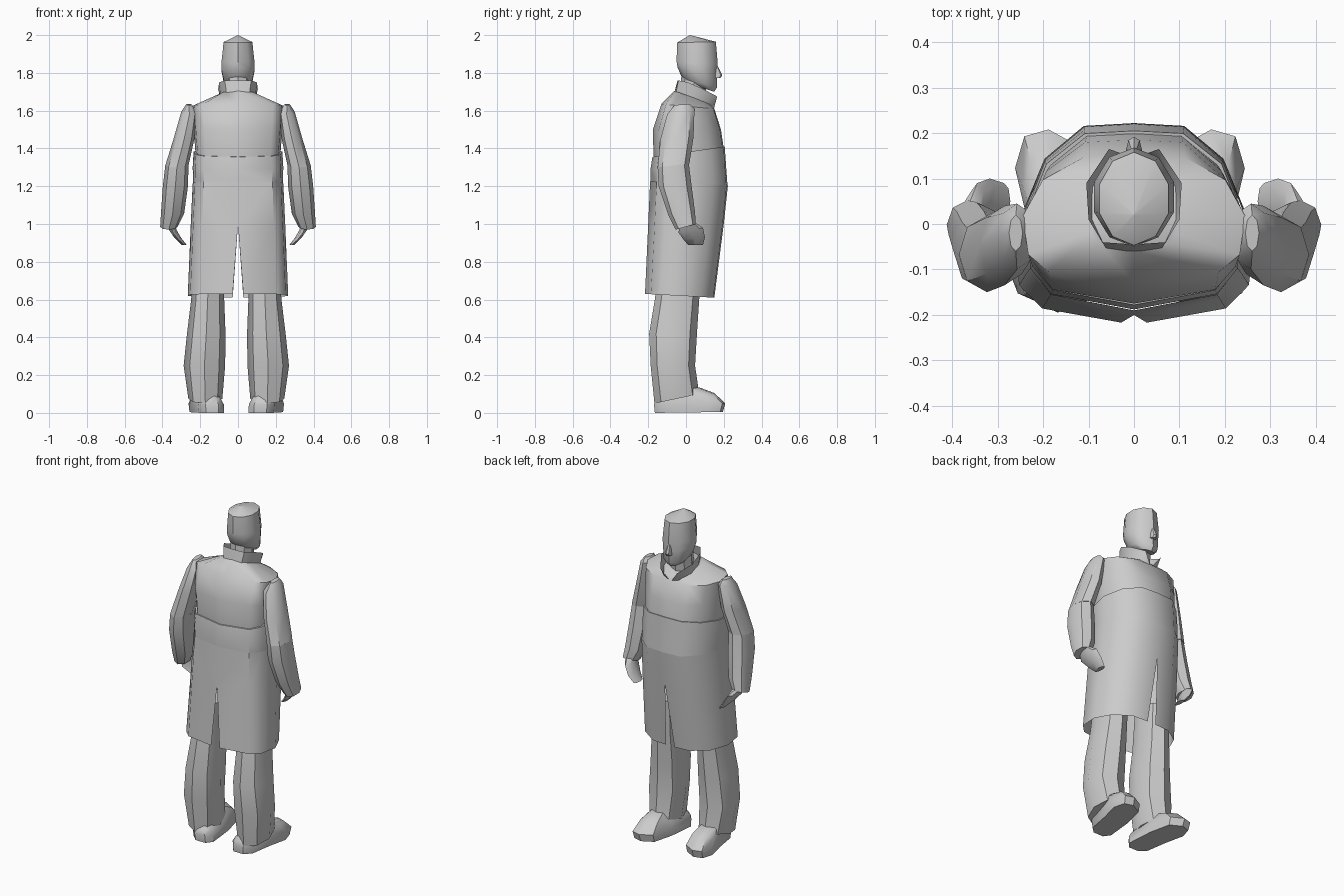
import bpy, bmesh, math
from mathutils import Vector

OVAL8 = [(math.sin(a), math.cos(a)) for a in [i * math.pi / 4 for i in range(8)]]
OVAL10 = [(math.sin(a), math.cos(a)) for a in [i * math.pi / 5 for i in range(10)]]
# half outline of the coat, from front centre to back centre
COAT_HALF = [(0, 1), (0.46, 0.97), (0.82, 0.62), (1, 0.05), (0.95, -0.55), (0.76, -0.83), (0, -1)]
COAT = COAT_HALF + [(-x, y) for x, y in COAT_HALF[-2:0:-1]]
SHOE = [(0, 1), (0.65, 0.92), (1, 0.55), (0.85, -0.1), (0.8, -0.8), (0.4, -1),
        (-0.4, -1), (-0.8, -0.8), (-0.9, 0.1), (-0.75, 0.8)]


def ring(shape, x0, x1, y0, y1, zb, zf, tilt=0.0, shear=0.0):
    """Outline fitted to a box; zb / zf are back and front heights."""
    return [((x0 + x1) / 2 + u * (x1 - x0) / 2 + shear * v,
             (y0 + y1) / 2 + v * (y1 - y0) / 2,
             (zb + zf) / 2 + v * (zf - zb) / 2 + tilt * u) for u, v in shape]


def loft(name, rings, closed=True, side=1, shift=0.0, twin=False, angle=40, thick=0):
    bm = bmesh.new()
    for s in ((1, -1) if twin else (side,)):
        rows = [[bm.verts.new((s * x + shift, y, z)) for x, y, z in r] for r in rings]
        n = len(rows[0])
        for a, b in zip(rows, rows[1:]):
            for i in range(n if closed else n - 1):
                j = (i + 1) % n
                bm.faces.new((a[i], a[j], b[j], b[i]))
        if closed:
            bm.faces.new(rows[0])
            bm.faces.new(rows[-1])
    bmesh.ops.remove_doubles(bm, verts=bm.verts, dist=0.0005)
    bmesh.ops.recalc_face_normals(bm, faces=bm.faces)
    me = bpy.data.meshes.new(name)
    bm.to_mesh(me)
    bm.free()
    ob = bpy.data.objects.new(name, me)
    bpy.context.collection.objects.link(ob)
    bpy.ops.object.select_all(action='DESELECT')
    ob.select_set(True)
    bpy.context.view_layer.objects.active = ob
    bpy.ops.object.shade_smooth_by_angle(angle=math.radians(angle))
    if thick:
        mod = ob.modifiers.new("thickness", 'SOLIDIFY')
        mod.thickness = thick
    return ob


def stack(shape, table):
    return [ring(shape, *row) for row in table]


# head with flat-topped hair, and nose
loft("head", stack(OVAL10, [
    (-0.05, 0.05, 0.03, 0.15, 1.74, 1.70),
    (-0.078, 0.078, -0.02, 0.165, 1.77, 1.725),
    (-0.092, 0.092, -0.045, 0.162, 1.83, 1.80),
    (-0.092, 0.092, -0.05, 0.168, 1.86, 1.85),
    (-0.08, 0.08, -0.047, 0.158, 1.96, 1.965),
    (-0.001, 0.001, 0.02, 0.022, 2.0, 2.0)]))
loft("nose", stack(OVAL8, [
    (-0.018, 0.018, 0.14, 0.182, 1.775, 1.772),
    (-0.017, 0.017, 0.14, 0.192, 1.785, 1.787),
    (-0.008, 0.008, 0.14, 0.167, 1.84, 1.84)]))
loft("neck", stack(OVAL8, [
    (-0.065, 0.065, -0.03, 0.09, 1.62, 1.60),
    (-0.065, 0.065, -0.025, 0.11, 1.78, 1.74)]))

# coat body: chest, waist band
loft("coat_chest", stack(COAT, [
    (-0.225, 0.225, -0.172, 0.20, 1.35, 1.40),
    (-0.235, 0.235, -0.175, 0.185, 1.50, 1.50),
    (-0.245, 0.245, -0.13, 0.15, 1.635, 1.61),
    (-0.10, 0.10, -0.06, 0.12, 1.705, 1.64)]))
loft("coat_waist", stack(COAT, [
    (-0.237, 0.237, -0.188, 0.22, 1.21, 1.20),
    (-0.24, 0.24, -0.188, 0.212, 1.29, 1.31),
    (-0.235, 0.235, -0.178, 0.205, 1.355, 1.41)]))

# coat skirt: open shell, slit at front and back
skirt = stack(COAT_HALF, [
    (-0.24, 0.24, -0.19, 0.222, 1.225, 1.205),
    (-0.25, 0.25, -0.20, 0.20, 1.0, 1.0),
    (-0.266, 0.266, -0.217, 0.15, 0.63, 0.61)])
for k in (0, -1):
    skirt[2][k] = (0.028,) + skirt[2][k][1:]
loft("coat_skirt", skirt, closed=False, twin=True)

# stand-up collar with an open front
loft("collar", [
    [(0, -0.065, 1.685), (0.06, -0.055, 1.685), (0.092, 0.01, 1.675), (0.09, 0.08, 1.645),
     (0.05, 0.13, 1.61), (0.0, 0.14, 1.58)],
    [(0, -0.045, 1.76), (0.07, -0.04, 1.76), (0.10, 0.01, 1.75), (0.105, 0.09, 1.715),
     (0.055, 0.165, 1.675), (0.0, 0.145, 1.60)]],
    closed=False, twin=True)

for side, label in ((1, "right"), (-1, "left")):
    # sleeves
    loft(label + "_upper_sleeve", stack(OVAL8, [
        (0.245, 0.275, -0.06, 0.02, 1.63, 1.635),
        (0.215, 0.30, -0.10, 0.045, 1.58, 1.61),
        (0.23, 0.34, -0.135, 0.04, 1.45, 1.46),
        (0.262, 0.385, -0.15, 0.018, 1.30, 1.32)]), side=side)
    loft(label + "_lower_sleeve", stack(OVAL8, [
        (0.262, 0.385, -0.15, 0.015, 1.30, 1.32),
        (0.265, 0.398, -0.145, 0.03, 1.20, 1.20),
        (0.285, 0.408, -0.095, 0.048, 1.05, 1.06),
        (0.32, 0.412, -0.055, 0.052, 0.97, 1.0)]), side=side)
    # hand, curled inward
    loft(label + "_hand", stack(OVAL8, [
        (0.335, 0.39, -0.03, 0.045, 1.01, 1.01),
        (0.325, 0.365, -0.04, 0.09, 0.955, 0.98),
        (0.30, 0.335, -0.015, 0.10, 0.92, 0.93),
        (0.272, 0.30, 0.01, 0.09, 0.89, 0.89)]), side=side)
    # trouser leg
    shift = 0.0 if side == 1 else -0.018
    loft(label + "_trouser_leg", stack(OVAL8, [
        (0.055, 0.215, -0.14, 0.08, 0.82, 0.82),
        (0.055, 0.23, -0.165, 0.07, 0.60, 0.60),
        (0.048, 0.252, -0.195, 0.058, 0.42, 0.42),
        (0.05, 0.27, -0.187, 0.048, 0.25, 0.25),
        (0.065, 0.245, -0.167, 0.07, 0.05, 0.10)]), side=side, shift=shift)
    # shoe, toe turned outward
    loft(label + "_shoe", stack(SHOE, [
        (0.06, 0.225, -0.165, 0.195, 0.0, 0.005, 0, 0.025),
        (0.06, 0.23, -0.17, 0.208, 0.045, 0.05, 0, 0.025),
        (0.075, 0.215, -0.16, 0.15, 0.07, 0.105, 0, 0.02),
        (0.10, 0.20, -0.13, 0.07, 0.11, 0.135, 0, 0.01)]), side=side, shift=shift)
